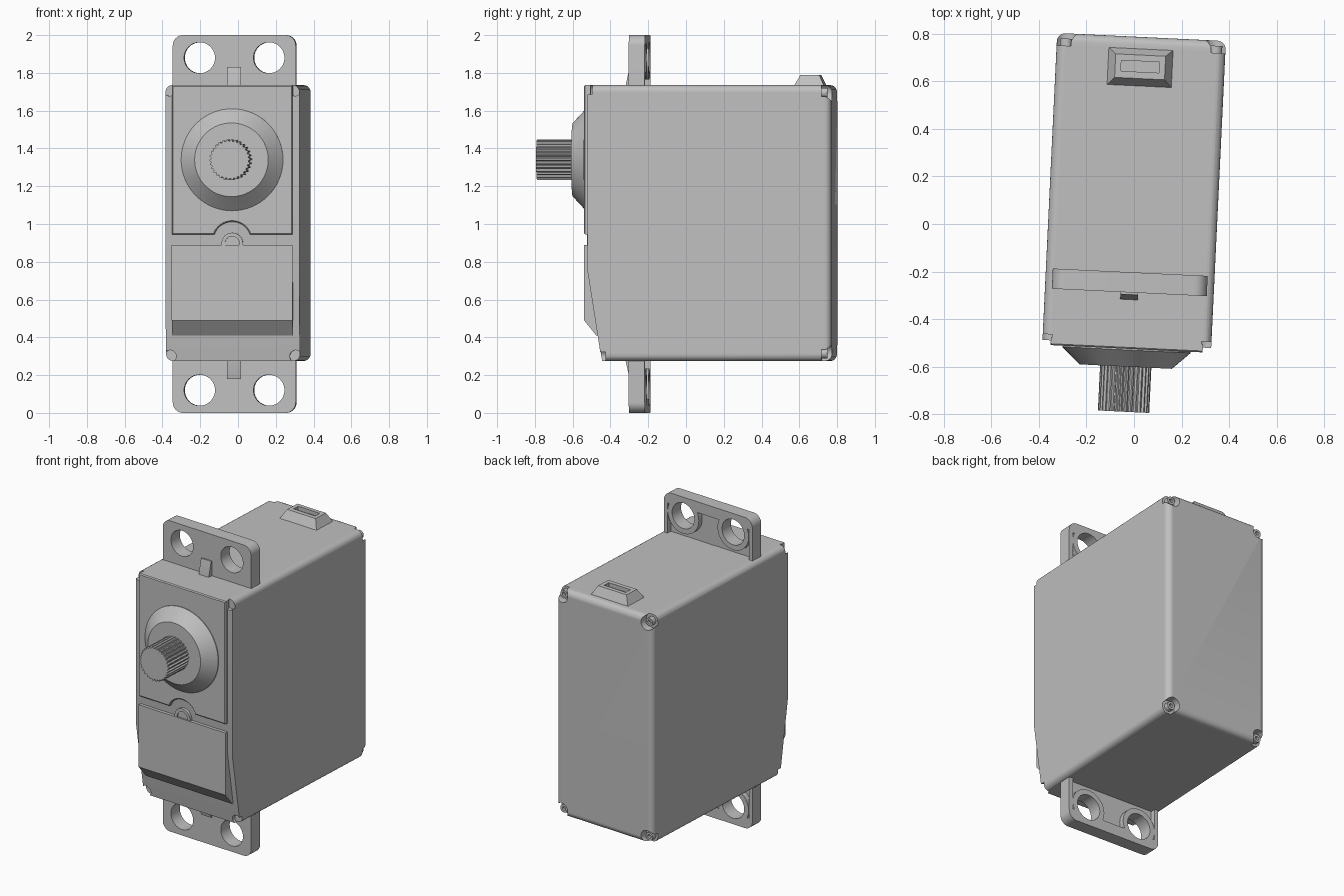
import bpy, bmesh
from math import sin, cos, pi, radians
from mathutils import Vector

if "Cube" in bpy.data.objects:
    bpy.data.objects.remove(bpy.data.objects["Cube"])

grey = bpy.data.materials.new("plain grey")
grey.use_nodes = True
grey.diffuse_color = (0.527, 0.527, 0.527, 1)
grey.node_tree.nodes["Principled BSDF"].inputs["Base Color"].default_value = grey.diffuse_color

parts = []
BOTTOM, TOP, HALF = 0.275, 1.735, 0.355
MID = (BOTTOM + TOP) / 2


def finish(name, bm):
    bmesh.ops.recalc_face_normals(bm, faces=bm.faces)
    mesh = bpy.data.meshes.new(name)
    bm.to_mesh(mesh)
    bm.free()
    mesh.materials.append(grey)
    ob = bpy.data.objects.new(name, mesh)
    bpy.context.collection.objects.link(ob)
    parts.append(ob)
    return ob


def prism(name, pts, axis, a, b, edit=None):
    """Extrude a (y, z) profile along x, or an (x, z) profile along y."""
    bm = bmesh.new()
    place = (lambda p: (a, p[0], p[1])) if axis == "x" else (lambda p: (p[0], a, p[1]))
    face = bm.faces.new([bm.verts.new(place(p)) for p in pts])
    new = bmesh.ops.extrude_face_region(bm, geom=[face])["geom"]
    step = Vector((b - a, 0, 0)) if axis == "x" else Vector((0, b - a, 0))
    bmesh.ops.translate(bm, vec=step, verts=[v for v in new if isinstance(v, bmesh.types.BMVert)])
    bmesh.ops.recalc_face_normals(bm, faces=bm.faces)
    if edit:
        edit(bm)
    return finish(name, bm)


def box(name, x0, x1, y0, y1, z0, z1):
    return prism(name, [(x0, z0), (x1, z0), (x1, z1), (x0, z1)], "y", y0, y1)


def arc(x, z, r, start, end, n):
    angles = [radians(start + (end - start) * i / n) for i in range(n + 1)]
    return [(x + r * cos(t), z + r * sin(t)) for t in angles]


def lathe(name, profile, x, z, steps=48):
    """Spin an (r, y) profile around an axis parallel to y."""
    bm = bmesh.new()
    vs = [bm.verts.new((x + r, y, z)) for r, y in profile]
    es = [bm.edges.new(pair) for pair in zip(vs, vs[1:])]
    bmesh.ops.spin(bm, geom=vs + es, cent=(x, 0, z), axis=(0, 1, 0), angle=2 * pi, steps=steps)
    bmesh.ops.remove_doubles(bm, verts=bm.verts, dist=0.0001)
    return finish(name, bm)


def cylinder(name, r, y0, y1, x, z, steps=32):
    return lathe(name, [(0, y0), (r, y0), (r, y1), (0, y1)], x, z, steps)


def cut(target, cutter):
    mod = target.modifiers.new("cut", "BOOLEAN")
    mod.operation, mod.solver, mod.object = "DIFFERENCE", "EXACT", cutter
    bpy.context.view_layer.update()
    with bpy.context.temp_override(object=target, active_object=target):
        bpy.ops.object.modifier_apply(modifier=mod.name)
    parts.remove(cutter)
    bpy.data.objects.remove(cutter)


# Case with rounded long and rear edges and a sloping lower front
def round_case(bm):
    edges = [e for e in bm.edges if max(v.co.y for v in e.verts) > 0]
    bmesh.ops.bevel(bm, geom=edges, offset=0.035, segments=5, profile=0.5, affect="EDGES")


case = prism("case", [(-0.43, BOTTOM), (0.787, BOTTOM), (0.787, TOP), (-0.505, TOP), (-0.505, 0.75)],
             "x", -HALF, HALF, round_case)

# Corner screw pockets at the rear and front
for sx in (-1, 1):
    for low in (True, False):
        z = BOTTOM + 0.04 if low else TOP - 0.04
        cut(case, cylinder("rear_pocket", 0.045, 0.735, 0.85, sx * 0.315, z))
        lathe("case_screw", [(0, 0.72), (0.026, 0.72), (0.026, 0.765), (0.012, 0.765),
                             (0.012, 0.75), (0, 0.75)], sx * 0.315, z, 24)
        front = -0.41 if low else -0.48
        zf = BOTTOM + 0.025 if low else TOP - 0.025
        cut(case, cylinder("front_pocket", 0.032, -0.6, front, sx * 0.333, zf))


# Upper face plate with a round notch, and lower face plate with a chamfered foot
def soften(bm):
    edges = [e for e in bm.edges if all(v.co.y < -0.52 for v in e.verts)]
    bmesh.ops.bevel(bm, geom=edges, offset=0.006, segments=1, affect="EDGES")


prism("upper_face_plate", [(-0.32, TOP), (-0.32, 0.945)] + arc(0, 0.912, 0.1, 161, 19, 16)
      + [(0.32, 0.945), (0.32, TOP)], "y", -0.525, -0.49, soften)
prism("lower_face_plate", [(-0.525, 0.89), (-0.525, 0.49), (-0.46, 0.41), (-0.42, 0.41), (-0.42, 0.89)],
      "x", -0.32, 0.32)
lathe("face_boss", [(0, -0.515), (0.038, -0.515), (0.038, -0.523), (0.057, -0.523), (0.057, -0.49)],
      0, 0.897, 32)

# Output collar and splined shaft
lathe("output_collar", [(0.27, -0.5), (0.27, -0.53), (0.2, -0.595), (0.195, -0.6), (0, -0.6)], 0, 1.34, 64)
teeth = 30
spline = []
for i in range(teeth * 4):
    r = 0.108 if i % 4 < 2 else 0.099
    t = 2 * pi * i / (teeth * 4)
    spline.append((r * cos(t), 1.34 + r * sin(t)))
prism("output_shaft", spline, "y", -0.79, -0.59)

# Mounting flange, running through the case, with holes and recessed backs
W, C = 0.326, 0.055
outline = (arc(W - C, 2 - C, C, 0, 90, 8) + arc(C - W, 2 - C, C, 90, 180, 8)
           + arc(C - W, C, C, 180, 270, 8) + arc(W - C, C, C, 270, 360, 8))
flange = prism("mounting_flange", outline, "y", -0.288, -0.203)
for z, z0, z1 in ((1.88, 1.65, 1.93), (0.12, 0.07, 0.35)):
    cut(flange, box("recess", -0.3, 0.3, -0.236, -0.15, z0, z1))
    for sx in (-1, 1):
        x = sx * 0.184
        cut(flange, cylinder("hole", 0.082, -0.4, -0.1, x, z, 40))
        lathe("hole_rim", [(0.082, -0.24), (0.115, -0.24), (0.115, -0.203), (0.082, -0.203),
                           (0.082, -0.24)], x, z, 40)

# Small wedge ribs where the flange meets the case
for s in (-1, 1):
    half = TOP - MID
    prism("flange_rib", [(-0.28, MID + s * (half - 0.02)), (-0.318, MID + s * (half - 0.02)),
                         (-0.318, MID + s * half), (-0.297, MID + s * (half + 0.095)),
                         (-0.28, MID + s * (half + 0.095))], "x", -0.037, 0.037)

# Cable outlet: a sloped block with a slot in its top
bm = bmesh.new()
rings = []
for hx, y0, y1, z in ((0.138, 0.578, 0.739, TOP - 0.005), (0.105, 0.612, 0.711, 1.79)):
    rings.append([bm.verts.new((x, y, z)) for x, y in ((-hx, y0), (hx, y0), (hx, y1), (-hx, y1))])
for ring in rings:
    bm.faces.new(ring)
for i in range(4):
    j = (i + 1) % 4
    bm.faces.new((rings[0][i], rings[0][j], rings[1][j], rings[1][i]))
outlet = finish("cable_outlet", bm)
cut(outlet, box("slot", -0.08, 0.08, 0.64, 0.685, 1.765, 1.85))

# Smooth the curves and turn the whole assembly slightly
bpy.ops.object.select_all(action="DESELECT")
for ob in parts:
    ob.location.x = -0.006
    ob.rotation_euler.z = radians(-2.75)
    ob.select_set(True)
bpy.context.view_layer.objects.active = case
bpy.ops.object.shade_smooth_by_angle(angle=radians(30))
